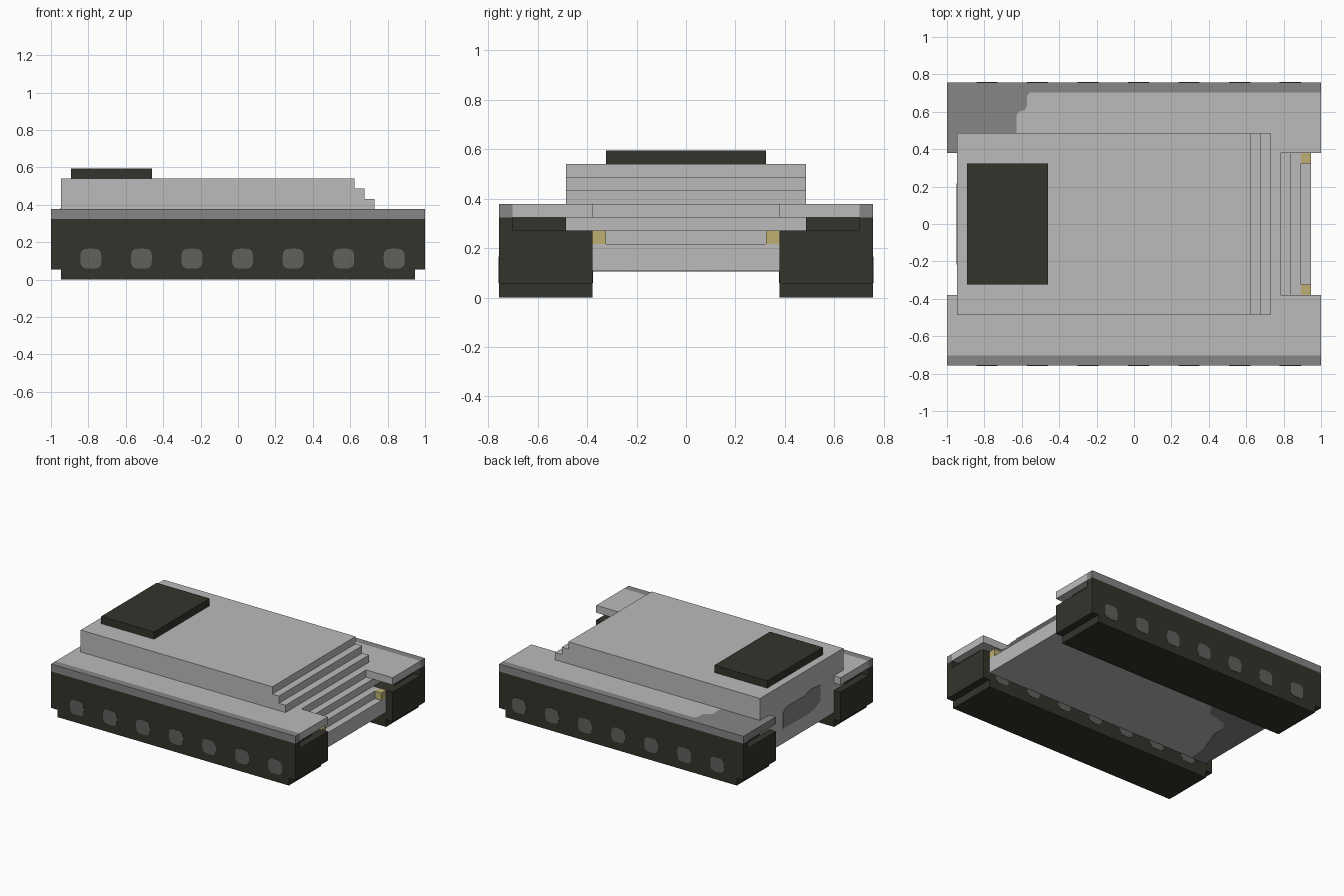
import bpy, bmesh, math
from mathutils import Vector

cube = bpy.data.objects.get("Cube")
if cube:
    bpy.data.objects.remove(cube, do_unlink=True)

U = 2 / 37      # one block of the grid the model is laid out on


def material(name, r, g, b):
    m = bpy.data.materials.new(name)
    m.use_nodes = True
    m.diffuse_color = (r, g, b, 1)
    m.node_tree.nodes["Principled BSDF"].inputs["Base Color"].default_value = (r, g, b, 1)
    return m


LIGHT = material("light_grey", 0.497, 0.497, 0.497)
MID = material("mid_grey", 0.238, 0.238, 0.238)
DARK = material("dark_olive", 0.034, 0.033, 0.025)
WHEEL = material("wheel_grey", 0.115, 0.12, 0.107)
LAMP = material("lamp_yellow", 0.515, 0.429, 0.171)


def prism(name, outline, axis, start, end, mat):
    """Extrude a 2D outline (in blocks) along an axis from start to end."""
    bm = bmesh.new()

    def place(a, b, c):
        return Vector({"x": (c, a, b), "y": (a, c, b), "z": (a, b, c)}[axis]) * U

    face = bm.faces.new([bm.verts.new(place(a, b, start)) for a, b in outline])
    ext = bmesh.ops.extrude_face_region(bm, geom=[face])
    moved = [v for v in ext["geom"] if isinstance(v, bmesh.types.BMVert)]
    bmesh.ops.translate(bm, verts=moved, vec=place(0, 0, end - start))
    bmesh.ops.recalc_face_normals(bm, faces=bm.faces)
    mesh = bpy.data.meshes.new(name)
    bm.to_mesh(mesh)
    bm.free()
    mesh.materials.append(mat)
    obj = bpy.data.objects.new(name, mesh)
    bpy.context.collection.objects.link(obj)
    return obj


def box(name, x, y, z, mat):
    outline = [(x[0], y[0]), (x[1], y[0]), (x[1], y[1]), (x[0], y[1])]
    return prism(name, outline, "z", z[0], z[1], mat)


# Hull with stepped nose, and the wider shelf between the tracks and fenders
REAR = -17.5
nose = [(REAR, 2), (17.5, 2), (17.5, 4), (16.5, 4), (16.5, 5), (15.5, 5),
        (15.5, 6), (14.5, 6), (14.5, 7), (REAR, 7)]
prism("hull", nose, "y", -7, 7, LIGHT)

# Upper deck with stepped front, and the engine hatch on top
deck = [(REAR, 7), (13.5, 7), (13.5, 8), (12.5, 8), (12.5, 9), (11.5, 9),
        (11.5, 10), (REAR, 10)]
prism("upper_deck", deck, "y", -9, 9, LIGHT)
box("engine_hatch", (-16.5, -8.5), (-6, 6), (10, 11), DARK)

# Ragged edge between the plain fender and its grey rear corner
ragged = [(-11.6, 7), (-11.6, 10.8), (-11.4, 11.1), (-10.8, 11.3), (-10.6, 11.7),
          (-10.6, 12.6), (-10.3, 13)]

for side, s in (("left", 1), ("right", -1)):
    def span(a, b):
        return sorted((s * a, s * b))

    # Track: ground run, main block, recessed upper run and outer skirt
    box(side + "_track_bottom", (-17.5, 17.5), span(7, 14), (0, 1), DARK)
    box(side + "_track", (-18.5, 18.5), span(7, 14), (1, 5), DARK)
    box(side + "_track_top", (-17.5, 17.5), span(9, 13), (5, 6), DARK)
    box(side + "_track_skirt", (-18.5, 18.5), span(13, 14), (5, 6), DARK)
    box(side + "_shelf", (REAR, 15.5), span(7, 9), (5, 6), LIGHT)

    # Fender and its darker outer rim
    box(side + "_fender_rim", (-18.5, 18.5), span(13, 14), (6, 7), MID)
    if s > 0:
        prism("left_fender", ragged + [(18.5, 13), (18.5, 7)], "z", 6, 7, LIGHT)
        prism("left_fender_rear", ragged + [(-18.5, 13), (-18.5, 7)], "z", 6, 7, MID)
    else:
        box("right_fender", (-18.5, 18.5), span(7, 13), (6, 7), LIGHT)

    # Headlamp
    box(side + "_headlamp", (16.5, 17.5), span(6, 7), (4, 5), LAMP)

    # Painted road wheels on both faces of the track
    for i in range(7):
        cx = -14.55 + i * 5
        wheel = []
        for k in range(16):
            c, n = math.cos(k * math.tau / 16), math.sin(k * math.tau / 16)
            wheel.append((cx + 1.05 * math.copysign(abs(c) ** 0.6, c),
                          2.08 + math.copysign(abs(n) ** 0.6, n)))
        for face, y, out in (("outer", 14, 1), ("inner", 7, -1)):
            prism(f"{side}_{face}_wheel_{i + 1}", wheel, "y",
                  s * y, s * (y + 0.04 * out), WHEEL)

# Grey panel on the rear face and worn area under the tail
panel = [(4, 4), (-1.5, 3.9), (-3, 4.2), (-4, 4.8), (-4, 6.9), (-2, 7.1),
         (-0.5, 6.7), (3.4, 6.7), (4, 6.2)]
prism("rear_panel", panel, "x", REAR, REAR - 0.05, MID)
tail = [(REAR, -7), (-15.3, -7), (-15, -4.5), (-13.5, -0.6), (-13.6, 1),
        (-12.6, 2.2), (-10, 2.8), (-9.2, 4), (-9, 7), (REAR, 7)]
prism("tail_underside", tail, "z", 2, 1.95, MID)
